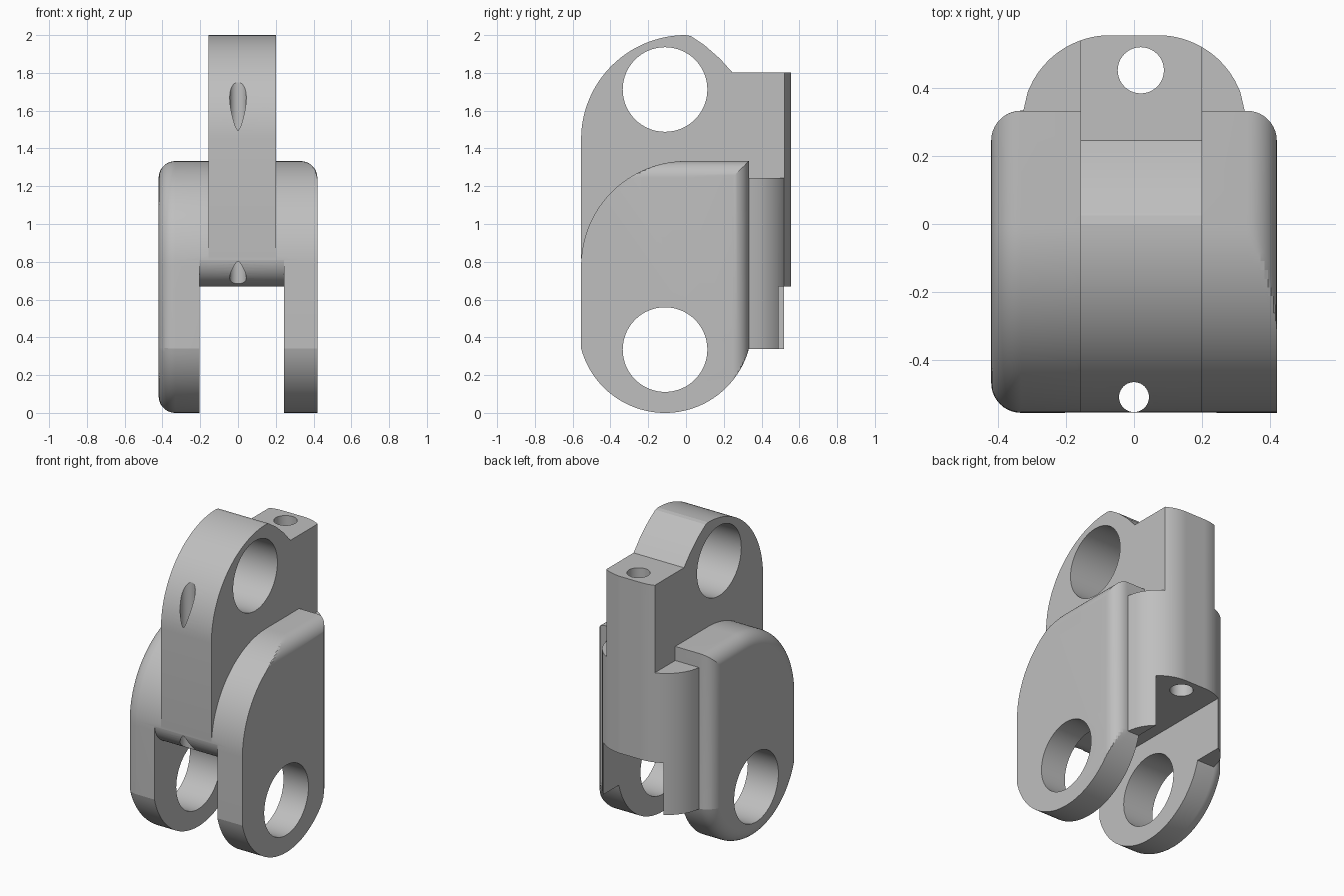
import bpy, bmesh
from math import sin, cos, pi, sqrt
from mathutils import Vector

cube = bpy.data.objects.get("Cube")
if cube:
    bpy.data.objects.remove(cube, do_unlink=True)

grey = bpy.data.materials.new("light_grey")
grey.use_nodes = True
colour = (0.52, 0.52, 0.52, 1)
grey.diffuse_color = colour
grey.node_tree.nodes["Principled BSDF"].inputs["Base Color"].default_value = colour


def loft(name, rings):
    """Closed solid through rings of 3D points."""
    bm = bmesh.new()
    rows = [[bm.verts.new(p) for p in ring] for ring in rings]
    n = len(rows[0])
    for a, b in zip(rows, rows[1:]):
        for i in range(n):
            j = (i + 1) % n
            bm.faces.new((a[i], a[j], b[j], b[i]))
    bm.faces.new(rows[0][::-1])
    bm.faces.new(rows[-1])
    bmesh.ops.remove_doubles(bm, verts=bm.verts, dist=1e-5)
    bmesh.ops.dissolve_degenerate(bm, edges=bm.edges, dist=1e-5)
    bmesh.ops.recalc_face_normals(bm, faces=bm.faces)
    mesh = bpy.data.meshes.new(name)
    bm.to_mesh(mesh)
    bm.free()
    mesh.materials.append(grey)
    obj = bpy.data.objects.new(name, mesh)
    bpy.context.collection.objects.link(obj)
    return obj


def prism_x(name, profile, x0, x1):
    return loft(name, [[(x, y, z) for y, z in profile] for x in (x0, x1)])


def prism_z(name, plan, z0, z1):
    return loft(name, [[(x, y, z) for x, y in plan] for z in (z0, z1)])


def arc(cu, cv, ru, rv, a0, a1, n):
    angles = [(a0 + (a1 - a0) * i / n) * pi / 180 for i in range(n + 1)]
    return [(cu + ru * cos(a), cv + rv * sin(a)) for a in angles]


def circle(u, v, r, n=64):
    return arc(u, v, r, r, 0, 360, n)[:-1]


def inset(profile, d):
    """Move every side of a convex counter-clockwise outline inward."""
    pts = [Vector(p) for p in profile]
    out = []
    for i, p in enumerate(pts):
        e0 = (p - pts[i - 1]).normalized()
        e1 = (pts[(i + 1) % len(pts)] - p).normalized()
        n0, n1 = Vector((-e0.y, e0.x)), Vector((-e1.y, e1.x))
        out.append(tuple(p + (n0 + n1) * d / (1 + n0.dot(n1))))
    return out


def back_plan(x0, x1, n=40):
    """Plan of the rounded spine between two x positions."""
    plan = [(x0, 0.2)]
    for i in range(n + 1):
        x = x0 + (x1 - x0) * i / n
        dx = max(abs(x) - 0.07, 0)
        plan.append((x, 0.295 + sqrt(max(0.26 ** 2 - dx * dx, 0))))
    return plan + [(x1, 0.2)]


def combine(target, other, operation):
    mod = target.modifiers.new("join", 'BOOLEAN')
    mod.object, mod.operation, mod.solver = other, operation, 'EXACT'
    bpy.context.view_layer.objects.active = target
    bpy.ops.object.modifier_apply(modifier=mod.name)
    bpy.data.objects.remove(other, do_unlink=True)


HALF, BACK, FRONT, TOP, R = 0.42, 0.333, -0.555, 1.333, 0.088

# Body: side outline lofted across x, fully rounded on the right cheek,
# rounded only along the top and back on the left cheek
outline = (arc(-0.111, 0.46, 0.46, 0.46, 195, 345, 48)
           + [(BACK, 0.345), (BACK, TOP)]
           + arc(0, 0.78, 0.555, TOP - 0.78, 90, 180, 32))
steps = [i / 10 * pi / 2 for i in range(11)]
rings = []
for t in reversed(steps):
    ring = inset(outline, R * (1 - cos(t)))
    rings.append([(-HALF + R - R * sin(t), y, z) for y, z in ring])
for t in steps:
    d = R * (1 - cos(t))
    rings.append([(HALF - R + R * sin(t), min(y, BACK - d), min(z, TOP - d))
                  for y, z in outline])
body = loft("knuckle_link", rings)

# Upper lug with curved front and scooped back
lug = ([(FRONT, 0.6), (0.35, 0.6), (0.35, 1.803), (0.245, 1.803),
        (0.18, 1.875), (0.1, 1.945), (0.025, 1.995)]
       + arc(0, 1.45, 0.555, 0.55, 90, 180, 32))
combine(body, prism_x("lug", lug, -0.157, 0.2), 'UNION')

# Rounded spine on the back, and its raised middle
combine(body, prism_z("spine", back_plan(-0.329, 0.329), 0.337, 1.243), 'UNION')
combine(body, prism_z("spine_post", back_plan(-0.157, 0.2), 0.6, 1.803), 'UNION')

# Fork slot with a rounded front lip
slot = ([(-0.7, -0.1), (0.7, -0.1), (0.7, 0.67)]
        + arc(-0.4, 0.825, 0.155, 0.155, 270, 180, 14) + [(-0.7, 0.825)])
combine(body, prism_x("slot_cutter", slot, -0.203, 0.243), 'DIFFERENCE')

# Pin holes across, cord holes upright
for z in (0.335, 1.712):
    combine(body, prism_x("pin_cutter", circle(-0.111, z, 0.224), -0.6, 0.6), 'DIFFERENCE')
for x, y, r in ((0.02, 0.452, 0.068), (0, -0.509, 0.044)):
    combine(body, prism_z("cord_cutter", circle(x, y, r, 40), 0.5, 2.1), 'DIFFERENCE')

bpy.ops.object.select_all(action='DESELECT')
body.select_set(True)
bpy.context.view_layer.objects.active = body
bpy.ops.object.shade_smooth_by_angle(angle=12.5 * pi / 180)
